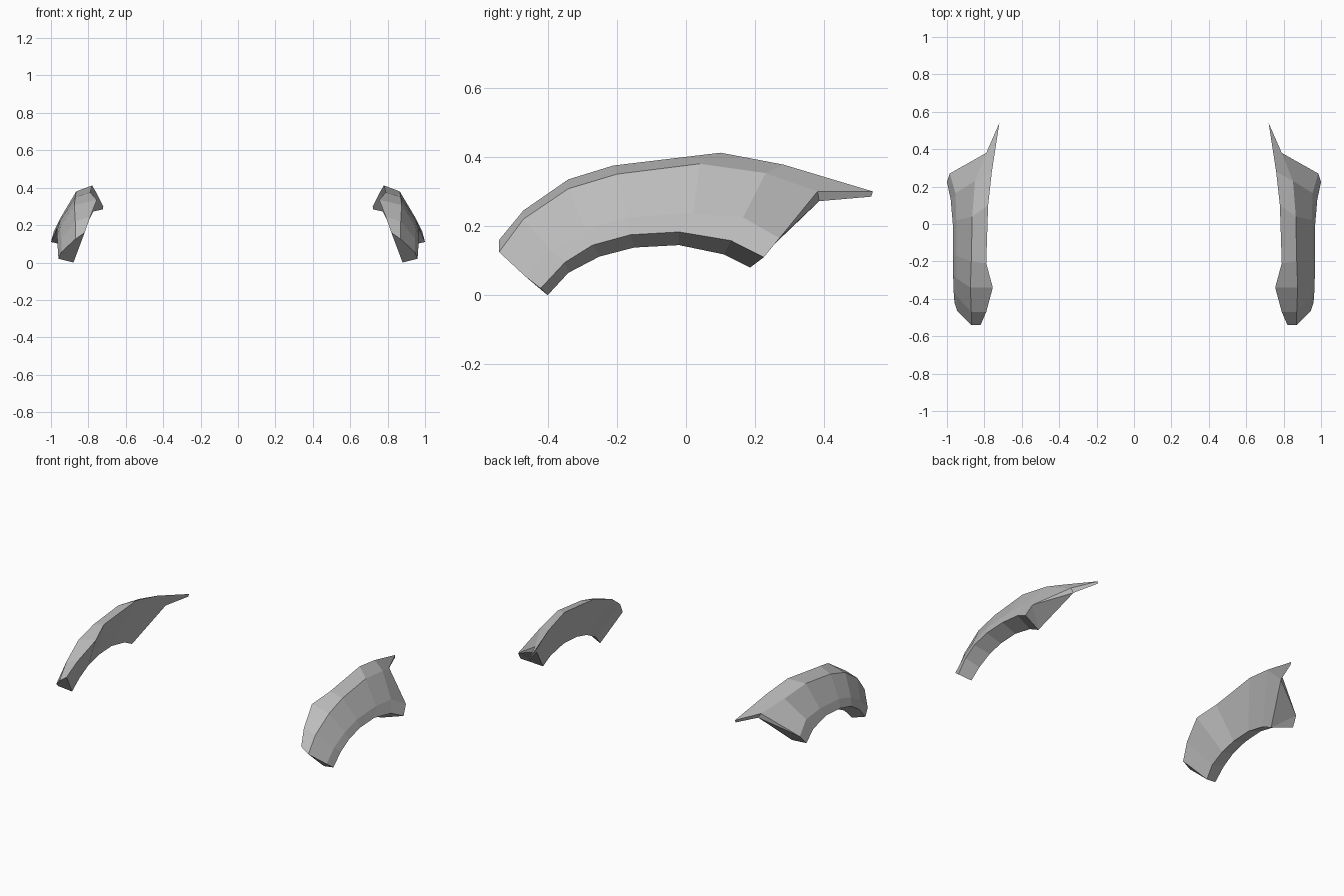
import bpy, bmesh
from mathutils import Vector

default_cube = bpy.data.objects.get("Cube")
if default_cube:
    bpy.data.objects.remove(default_cube, do_unlink=True)

# Plain grey body material
grey = bpy.data.materials.new("body grey")
grey.use_nodes = True
colour = (0.5, 0.5, 0.5, 1.0)
grey.diffuse_color = colour
grey.node_tree.nodes["Principled BSDF"].inputs["Base Color"].default_value = colour

# Rails running front to back along the wheel arch
crest = [(.82, -.54, .16), (.79, -.47, .245), (.755, -.34, .335), (.79, -.21, .375),
         (.78, .1, .412), (.76, .28, .378), (.72, .54, .3)]
shoulder = [(.87, -.54, .125), (.87, -.47, .22), (.875, -.34, .308), (.87, -.2, .35),
            (.865, .04, .38), (.85, .23, .353), (.79, .38, .3)]
crease = [(.945, -.465, .055), (.945, -.39, .13), (.95, -.29, .19), (.95, -.17, .225),
          (.95, .02, .237), (.955, .165, .225), (.985, .27, .165)]
lip = [(.96, -.42, .02), (.965, -.35, .095), (.967, -.27, .145), (.967, -.16, .175),
       (.967, -.02, .183), (.98, .13, .158), (1, .225, .11)]
inner_edge = [(.88, -.4, 0), (.87, -.34, .065), (.87, -.25, .112), (.87, -.15, .138),
              (.87, -.02, .145), (.87, .11, .118), (.87, .185, .08)]
spike_root = (.775, .385, .272)
spike_underside = (.722, .535, .285)


def build_fender(name, side):
    bm = bmesh.new()

    def vert(point):
        x, y, z = point
        return bm.verts.new(Vector((side * x, y, z)))

    rails = [[vert(p) for p in rail] for rail in (crest, shoulder, crease, lip, inner_edge)]
    top, outer, mid, low, inner = rails
    root, under = vert(spike_root), vert(spike_underside)

    # Outer skin and lip
    for upper, lower in zip(rails, rails[1:]):
        for i in range(len(upper) - 1):
            bm.faces.new((upper[i], upper[i + 1], lower[i + 1], lower[i]))

    # Inner wall
    for i in range(len(top) - 2):
        bm.faces.new((inner[i], inner[i + 1], top[i + 1], top[i]))
    seam, tip = top[-2], top[-1]
    bm.faces.new((inner[-2], inner[-1], seam))

    # Front end cap
    bm.faces.new([rail[0] for rail in rails])

    # Hollow rear end
    for face in ((seam, inner[-1], root), (inner[-1], low[-1], mid[-1]),
                 (inner[-1], mid[-1], root), (mid[-1], outer[-1], root)):
        bm.faces.new(face)

    # Rear spike
    for face in ((seam, root, under, tip), (outer[-1], tip, under, root)):
        bm.faces.new(face)

    bmesh.ops.recalc_face_normals(bm, faces=bm.faces)
    mesh = bpy.data.meshes.new(name)
    bm.to_mesh(mesh)
    bm.free()
    mesh.materials.append(grey)
    fender = bpy.data.objects.new(name, mesh)
    bpy.context.collection.objects.link(fender)


for name, side in (("left_fender", 1), ("right_fender", -1)):
    build_fender(name, side)
